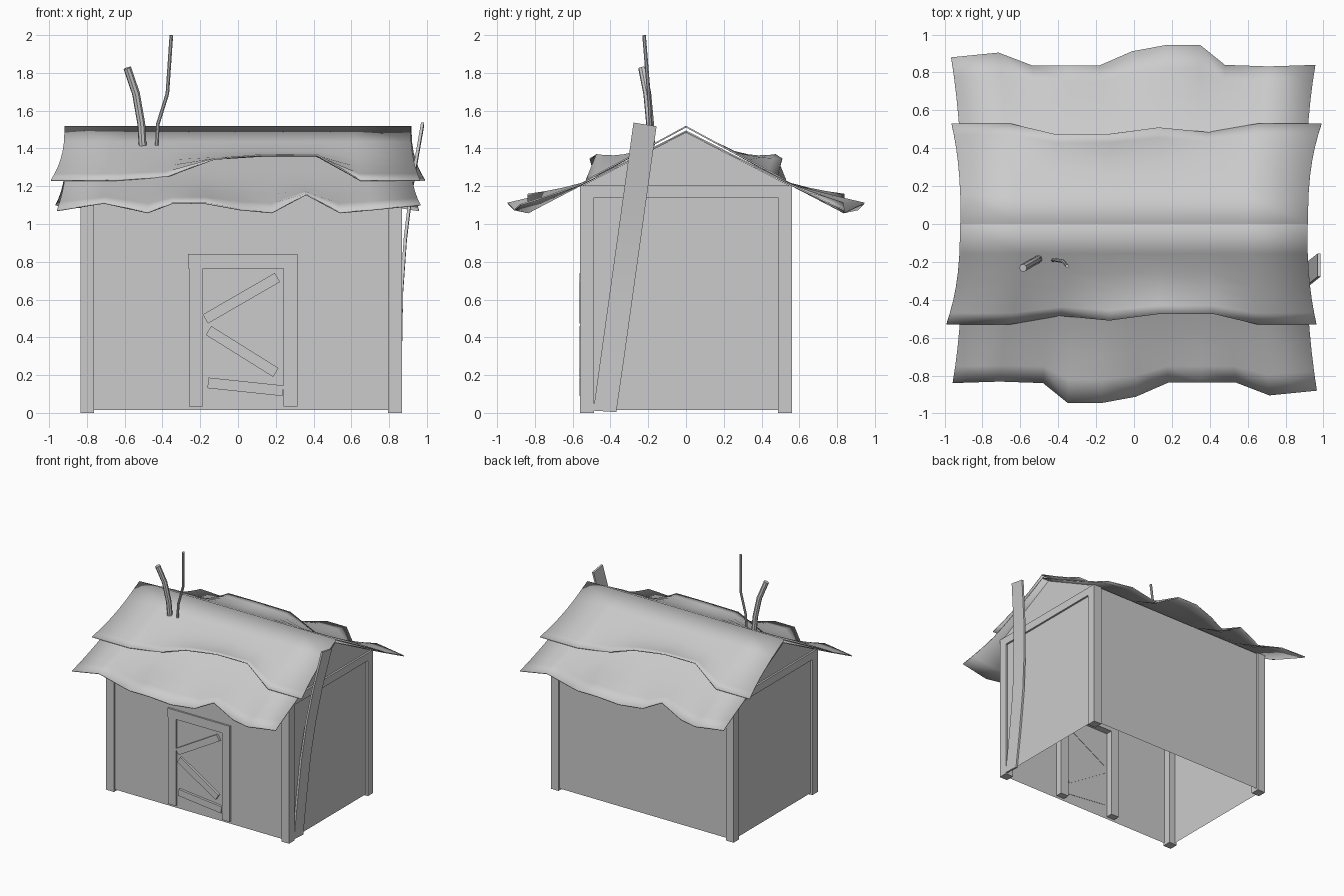
import bpy, math
from mathutils import Vector

if "Cube" in bpy.data.objects:
    bpy.data.objects.remove(bpy.data.objects["Cube"])


def mesh_object(name, verts, faces):
    me = bpy.data.meshes.new(name)
    me.from_pydata(verts, [], faces)
    me.update()
    ob = bpy.data.objects.new(name, me)
    bpy.context.collection.objects.link(ob)
    return ob


def smooth(ob, angle=35):
    bpy.ops.object.select_all(action='DESELECT')
    ob.select_set(True)
    bpy.context.view_layer.objects.active = ob
    bpy.ops.object.shade_smooth_by_angle(angle=math.radians(angle))


def box(name, x, y, z, tilt=0):
    """Box from (min, max) ranges, tilted in the front plane about its centre."""
    c = Vector([sum(r) / 2 for r in (x, y, z)])
    bpy.ops.mesh.primitive_cube_add(size=1, location=c, rotation=(0, -math.radians(tilt), 0))
    ob = bpy.context.object
    ob.name = name
    ob.scale = (x[1] - x[0], y[1] - y[0], z[1] - z[0])
    return ob


X0, X1, Y, P = -0.835, 0.867, 0.56, 0.072

# Thin wall shell, open below, with gable ends
profile = [(-0.545, 0.015), (0.545, 0.015), (0.545, 1.205), (0, 1.485), (-0.545, 1.205)]
verts = [(x, y, z) for x in (X0 + 0.015, X1 - 0.015) for y, z in profile]
mesh_object("walls", verts, [(4, 3, 2, 1, 0), (5, 6, 7, 8, 9), (0, 5, 9, 4), (1, 2, 7, 6)])

# Corner posts and gable beams
for xn, xr in (("left", (X0, X0 + P)), ("right", (X1 - P, X1))):
    for yn, yr in (("front", (-Y, -Y + P)), ("back", (Y - P, Y))):
        box(f"{yn}_{xn}_post", xr, yr, (0, 1.19))
    box(f"{xn}_gable_beam", xr, (-Y, Y), (1.14, 1.205))

# Door frame
FY = (-0.56, -0.49)
box("door_jamb_left", (-0.26, -0.186), FY, (0.035, 0.765))
box("door_jamb_right", (0.241, 0.315), FY, (0.035, 0.765))
box("door_header", (-0.264, 0.315), FY, (0.765, 0.84))

# Boards nailed over the door: centre x, centre z, length, width, tilt
for i, (cx, cz, l, w, a) in enumerate([(0.018, 0.607, 0.44, 0.055, 30),
                                       (0.022, 0.325, 0.42, 0.055, -32),
                                       (0.04, 0.138, 0.40, 0.056, -6)]):
    box(f"door_board_{i + 1}", (cx - l / 2, cx + l / 2), (-0.565, -0.542),
        (cz - w / 2, cz + w / 2), a)


# Ragged roof sheets: flat slope near the ridge, bent to the given eave line
def roof_sheet(name, edge, ridge_z, slope, ridge_x, flat_y, bend, power, turn):
    rows = [0, 0.3, 0.5, 0.65, 0.77, 0.89, 1]
    xa, xb = edge[0][0], edge[-1][0]
    verts, faces = [], []
    for x, y, z in edge:
        xr = ridge_x[0] + (x - xa) / (xb - xa) * (ridge_x[1] - ridge_x[0])
        for t in rows:
            w = max(0, (t - bend) / (1 - bend)) ** power
            yy = flat_y * t + (y - flat_y) * w
            zz = ridge_z + slope * yy + (z - ridge_z - slope * y) * w
            verts.append((xr + (x - xr) * t ** 2.6, yy, zz))
    n = len(rows)
    for c in range(len(edge) - 1):
        for r in range(n - 1):
            a = c * n + r
            faces.append((a, a + 1, a + n + 1, a + n))
    ob = mesh_object(name, verts, faces)
    ob.rotation_euler.z = turn
    m = ob.modifiers.new("thickness", 'SOLIDIFY')
    m.thickness = 0.008
    m.offset = -1
    smooth(ob)


upper = [(-0.99, -0.53, 1.235), (-0.65, -0.53, 1.235), (-0.39, -0.485, 1.25),
         (-0.13, -0.51, 1.347), (0.13, -0.475, 1.37), (0.42, -0.475, 1.37),
         (0.65, -0.53, 1.235), (0.963, -0.53, 1.235)]
lower = [(-0.958, -0.84, 1.075), (-0.71, -0.832, 1.115), (-0.48, -0.84, 1.064),
         (-0.35, -0.945, 1.113), (-0.17, -0.945, 1.113), (0.01, -0.912, 1.08),
         (0.18, -0.838, 1.064), (0.36, -0.838, 1.16), (0.54, -0.838, 1.064),
         (0.715, -0.905, 1.08), (0.965, -0.88, 1.105)]
for side, turn in (("front", 0), ("back", math.pi)):
    roof_sheet(f"{side}_upper_roof", upper, 1.52, 0.542, (-0.918, 0.915), -0.52, 0.4, 1.6, turn)
    roof_sheet(f"{side}_lower_roof", lower, 1.495, 0.51, (-0.905, 0.908), -0.86, 0.6, 1.3, turn)

# Bowed plank leaning on the right wall
verts, faces = [], []
path = [(0.858, 0.0), (0.86, 0.3), (0.866, 0.64), (0.886, 0.92), (0.92, 1.2), (0.977, 1.525)]
for x, z in path:
    y = -0.43 + 0.213 * z / 1.525
    verts += [(x - 0.008, y - 0.061, z + 0.012), (x + 0.008, y - 0.061, z + 0.012),
              (x + 0.008, y + 0.061, z - 0.008 + 0.012 * (z == 0)),
              (x - 0.008, y + 0.061, z - 0.008 + 0.012 * (z == 0))]
for i in range(len(path) - 1):
    for k in range(4):
        a, b = 4 * i + k, 4 * i + (k + 1) % 4
        faces.append((a, b, b + 4, a + 4))
e = len(verts) - 4
faces += [(3, 2, 1, 0), (e, e + 1, e + 2, e + 3)]
smooth(mesh_object("leaning_plank", verts, faces))


# Bent chimney pipes
def pipe(name, points, radius):
    cu = bpy.data.curves.new(name, 'CURVE')
    cu.dimensions = '3D'
    cu.bevel_depth = radius
    cu.bevel_resolution = 2
    cu.use_fill_caps = True
    s = cu.splines.new('POLY')
    s.points.add(len(points) - 1)
    for p, co in zip(s.points, points):
        p.co = (*co, 1)
    ob = bpy.data.objects.new(name, cu)
    bpy.context.collection.objects.link(ob)
    bpy.ops.object.select_all(action='DESELECT')
    ob.select_set(True)
    bpy.context.view_layer.objects.active = ob
    bpy.ops.object.convert(target='MESH')
    smooth(bpy.context.object)


pipe("thick_pipe", [(-0.505, -0.185, 1.415), (-0.512, -0.19, 1.53),
                    (-0.54, -0.205, 1.69), (-0.586, -0.232, 1.826)], 0.021)
pipe("thin_pipe", [(-0.43, -0.19, 1.415), (-0.424, -0.188, 1.53),
                   (-0.374, -0.197, 1.69), (-0.353, -0.222, 1.999)], 0.01)
